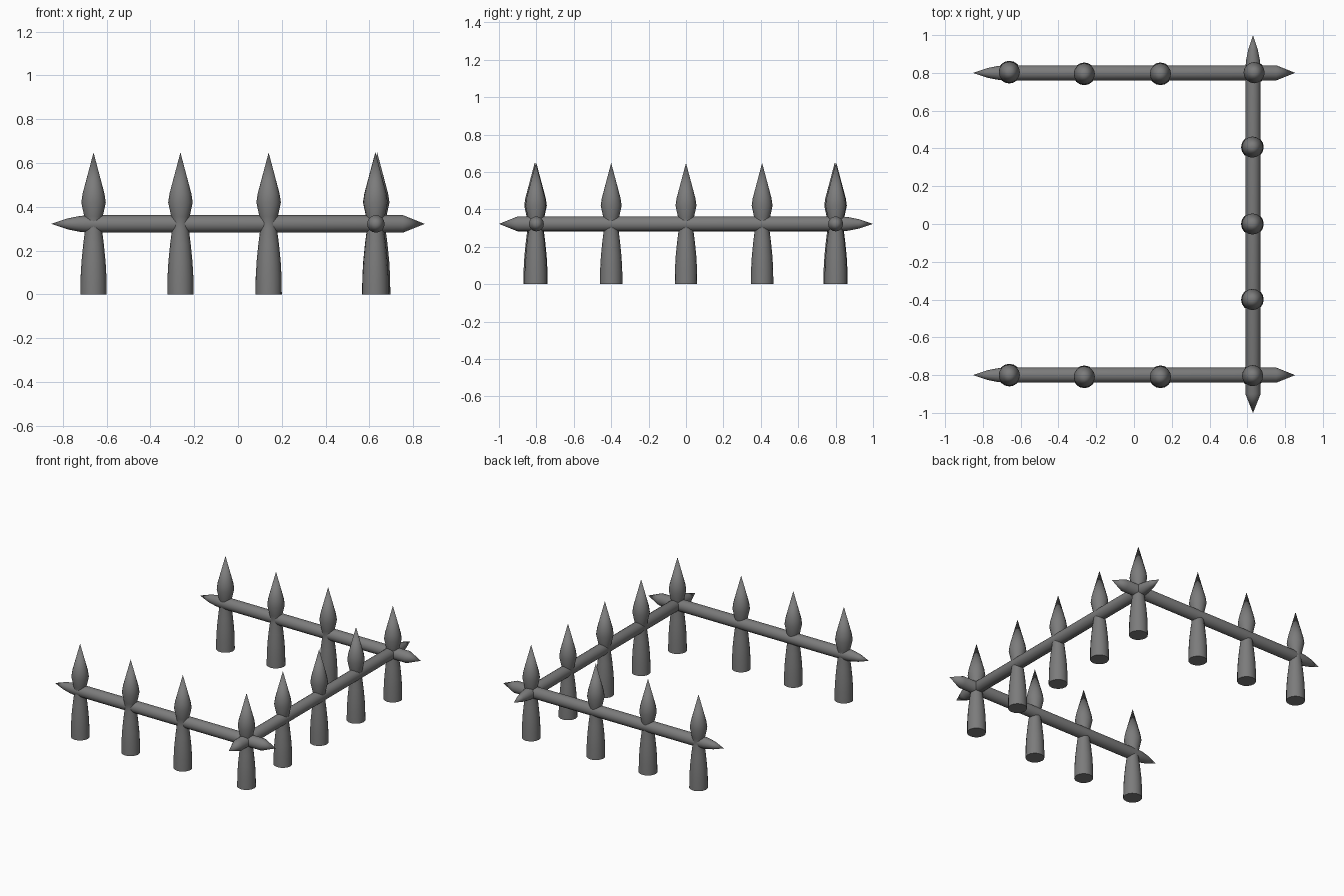
import bpy, bmesh
from math import cos, sin, tau, pi, radians
from mathutils import Matrix

if "Cube" in bpy.data.objects:
    bpy.data.objects.remove(bpy.data.objects["Cube"])

SIDES = 16

# Dark iron grey
iron = bpy.data.materials.new("dark_grey")
iron.diffuse_color = (0.2, 0.2, 0.2, 1)
iron.use_nodes = True
iron.node_tree.nodes["Principled BSDF"].inputs["Base Color"].default_value = iron.diffuse_color


def lathe(name, profile, matrix):
    """Revolve (radius, height) points about z; zero radius makes a tip."""
    bm = bmesh.new()
    rings = []
    for r, h in profile:
        if r == 0:
            rings.append([bm.verts.new((0, 0, h))])
        else:
            rings.append([bm.verts.new((r * cos(tau * i / SIDES), r * sin(tau * i / SIDES), h))
                          for i in range(SIDES)])
    for a, b in zip(rings, rings[1:]):
        for i in range(SIDES):
            j = (i + 1) % SIDES
            if len(a) == 1:
                bm.faces.new((a[0], b[j], b[i]))
            elif len(b) == 1:
                bm.faces.new((a[i], a[j], b[0]))
            else:
                bm.faces.new((a[i], a[j], b[j], b[i]))
    if len(rings[0]) > 1:
        bm.faces.new(rings[0][::-1])
    bmesh.ops.recalc_face_normals(bm, faces=bm.faces)
    mesh = bpy.data.meshes.new(name)
    bm.to_mesh(mesh)
    bm.free()
    mesh.shade_smooth()
    mesh.set_sharp_from_angle(angle=radians(45))
    mesh.materials.append(iron)
    obj = bpy.data.objects.new(name, mesh)
    obj.matrix_world = matrix
    bpy.context.collection.objects.link(obj)
    return obj


# Stake: thick foot, narrow waist at the rail, spear-shaped head
STAKE = [(0.06, 0), (0.059, 0.08), (0.055, 0.15), (0.047, 0.23), (0.038, 0.30),
         (0.037, 0.33), (0.042, 0.355), (0.056, 0.42), (0.05, 0.46), (0, 0.648)]


def rail_profile(half, blunt):
    """Long slim point at the low end, short cone at the high end."""
    return [(0, -half), (0.025, -half + 0.075), (0.036, -half + 0.13),
            (0.04, -half + 0.17), (0.04, half - blunt), (0, half)]


# Front and back rails
for name, y in (("front_rail", -0.80), ("back_rail", 0.80)):
    lathe(name, rail_profile(0.853, 0.10),
          Matrix.Translation((0, y, 0.322)) @ Matrix.Rotation(pi / 2, 4, 'Y'))

# Right side rail, slim point towards the back
lathe("side_rail", rail_profile(1.0, 0.10),
      Matrix.Translation((0.63, 0, 0.322)) @ Matrix.Rotation(pi / 2, 4, 'X'))

# Stakes along the front and back, corners included, slightly uneven
for name, y, corner in (("front_stake", -0.803, 0.628), ("back_stake", 0.801, 0.636)):
    for x, dy in ((-0.66, 0.003), (-0.263, -0.006), (0.14, -0.006), (corner, 0)):
        lathe(name, STAKE, Matrix.Translation((x, y + dy, 0)))

# Stakes along the right side
for y in (-0.4, 0.0, 0.407):
    lathe("side_stake", STAKE, Matrix.Translation((0.627, y, 0)))
